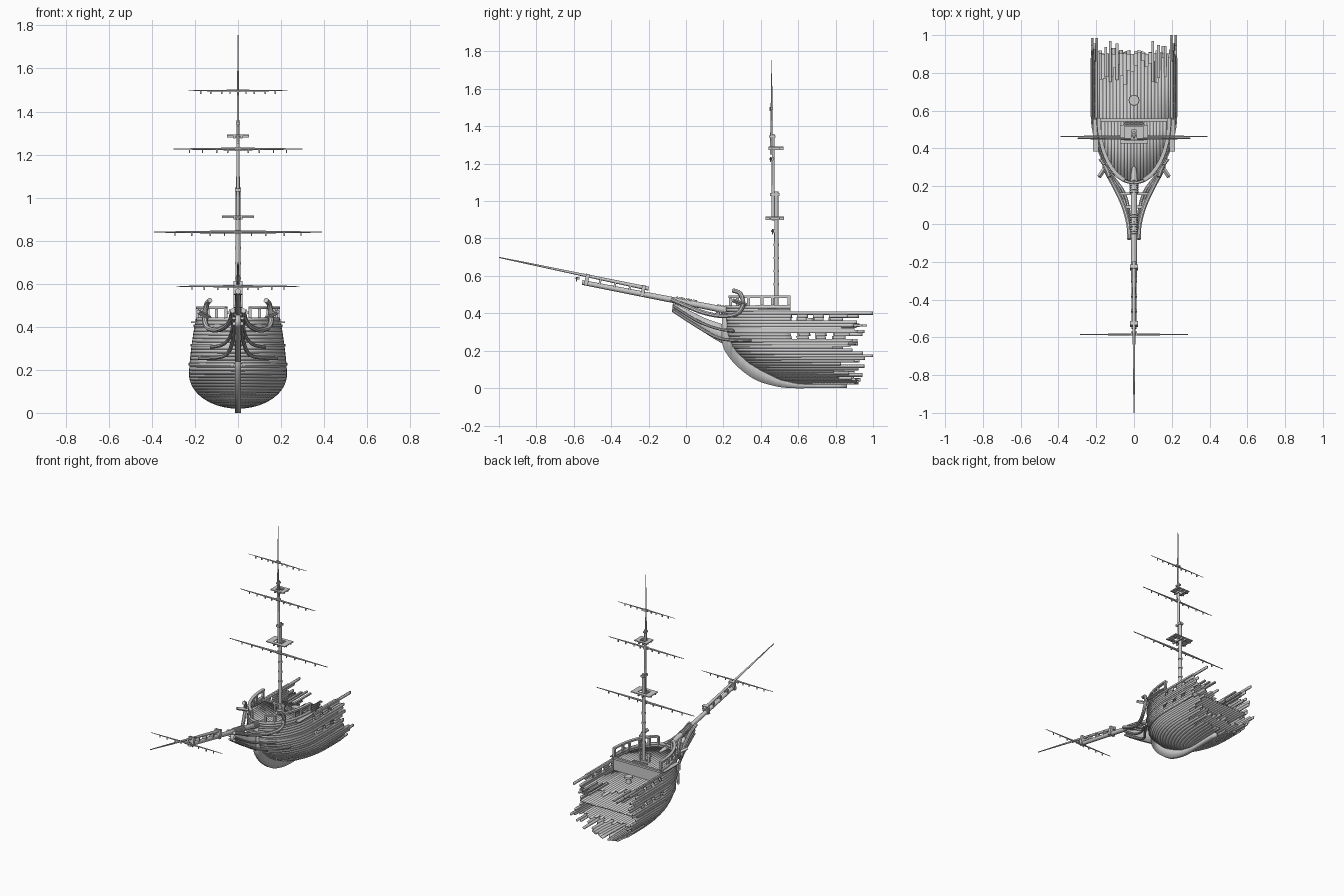
import bpy, bmesh, math, random
from mathutils import Vector, Matrix

if "Cube" in bpy.data.objects:
    bpy.data.objects.remove(bpy.data.objects["Cube"])
random.seed(7)
L = 0.33          # length of the rounded bow
TILT = -0.2       # bowsprit pitch


def add(name, bm, thick=0):
    me = bpy.data.meshes.new(name)
    bm.to_mesh(me)
    bm.free()
    ob = bpy.data.objects.new(name, me)
    bpy.context.collection.objects.link(ob)
    if thick:
        m = ob.modifiers.new("thickness", 'SOLIDIFY')
        m.thickness, m.offset = thick, 0
    return ob


def box(name, c, s, rx=0):
    bm = bmesh.new()
    bmesh.ops.create_cube(bm, size=1, matrix=Matrix.Translation(c) @ Matrix.Rotation(rx, 4, 'X') @ Matrix.Diagonal((*s, 1)))
    return add(name, bm)


def rod(name, a, b, r1, r2, n=12):
    a, b = Vector(a), Vector(b)
    d = b - a
    bm = bmesh.new()
    bmesh.ops.create_cone(bm, cap_ends=True, segments=n, radius1=r1, radius2=r2, depth=d.length,
                          matrix=Matrix.Translation((a + b) / 2) @ d.to_track_quat('Z', 'Y').to_matrix().to_4x4())
    return add(name, bm)


def smooth(pts, n=6):
    # Catmull-Rom through the given points
    p = [Vector(q) for q in pts]
    p = [2 * p[0] - p[1]] + p + [2 * p[-1] - p[-2]]
    out = []
    for i in range(1, len(p) - 2):
        for k in range(n):
            t = k / n
            out.append(0.5 * (2 * p[i] + (p[i + 1] - p[i - 1]) * t
                              + (2 * p[i - 1] - 5 * p[i] + 4 * p[i + 1] - p[i + 2]) * t * t
                              + (3 * p[i] - p[i - 1] - 3 * p[i + 1] + p[i + 2]) * t ** 3))
    return out + [p[-2]]


def tube(name, pts, w, h, n=8):
    # sweep an n-sided section of width w and height h along pts
    bm = bmesh.new()
    rings = []
    for i, p in enumerate(pts):
        t = (pts[min(i + 1, len(pts) - 1)] - pts[max(i - 1, 0)]).normalized()
        side = t.cross(Vector((0, 0, 1))).normalized()
        up = side.cross(t)
        k = 1.414 if n == 4 else 1
        ang = [(j + 0.5) * 2 * math.pi / n for j in range(n)]
        rings.append([bm.verts.new(p + side * math.cos(a) * w / 2 * k + up * math.sin(a) * h / 2 * k) for a in ang])
    for a, b in zip(rings, rings[1:]):
        for j in range(n):
            bm.faces.new((a[j], a[(j + 1) % n], b[(j + 1) % n], b[j]))
    bm.faces.new(rings[0][::-1])
    bm.faces.new(rings[-1])
    bmesh.ops.recalc_face_normals(bm, faces=bm.faces)
    return add(name, bm)


def bow(z):
    # y of the stem at height z
    tab = [(0, .66), (.03, .58), (.05, .5), (.1, .4), (.14, .335), (.2, .27), (.25, .243), (.3, .225), (.5, .215)]
    for (a, p), (b, q) in zip(tab, tab[1:]):
        if z <= b:
            return p + (q - p) * (z - a) / (b - a)
    return tab[-1][1]


def width(z):
    if z < .18:
        return .222 * math.sqrt(max(0, 1 - ((.18 - z) / .155) ** 2))
    return .222 - .032 * ((z - .18) / .26) ** 1.5


def level(z, end, nb=14, ns=22, inset=0, start=0):
    # half outline of the hull at height z: rounded bow, then straight side
    w, yb = width(z) - inset, bow(z) + inset
    y1 = yb + L
    pts = []
    for i in range(nb + 1):
        a = start + (math.pi / 2 - start) * i / nb
        pts.append(Vector((w * math.sin(a), min(yb + L * (1 - math.cos(a)), end), z)))
    return pts + [Vector((w, max(end, y1) if end > y1 else end, z)) if i == ns else
                  Vector((w, y1 + max(0, end - y1) * i / ns, z)) for i in range(1, ns + 1)]


# hull strakes, each broken off at its own length, with gun ports left open
zs = [.18 - .155 * math.cos(math.radians(5 + 85 * i / 16)) for i in range(17)] + [.18 + .0164 * i for i in range(1, 17)]
ports = [(.58, .28), (.675, .28), (.77, .28), (.58, .37), (.665, .37), (.75, .37)]
for s, label in ((1, "right"), (-1, "left")):
    bm = bmesh.new()
    for r, (z0, z1) in enumerate(zip(zs, zs[1:])):
        zm = (z0 + z1) / 2
        end = random.uniform(.86, .96) if r % 3 else random.uniform(.77, .87)
        if zm < .06:
            end = random.uniform(.88, .94)
        if r in (15, 29):
            end = 1.0 if s > 0 else .985
        if zm > .415:
            end = .56
        rows = []
        for z in (z0, z1):
            rows.append([bm.verts.new((s * p.x, p.y, p.z)) for p in level(z, end)])
        for i in range(len(rows[0]) - 1):
            q = (rows[0][i], rows[0][i + 1], rows[1][i + 1], rows[1][i])
            ym = sum(v.co.y for v in q) / 4
            if any(abs(ym - py) < .017 and abs(zm - pz) < .0165 for py, pz in ports):
                continue
            if q[1].co.y - q[0].co.y > 1e-5:
                bm.faces.new(q)
    bmesh.ops.delete(bm, geom=[v for v in bm.verts if not v.link_faces], context='VERTS')
    add("hull_planks_" + label, bm, .011)

    # wales, channel and forecastle rail
    for z, e in ((.225, .88), (.315, .9), (.405, .86)):
        path = [Vector((s * p.x, p.y, p.z)) for p in level(z, e, 12, 2, -.004, .08)]
        tube("wale_" + label, path, .012, .012, 4)
    box("channel_" + label, (s * .203, .47, .422), (.03, .17, .007))
    rail = [Vector((s * p.x, p.y, .488)) for p in level(.44, .56, 14, 1, .004, .3)]
    tube("forecastle_rail_" + label, rail, .02, .012, 4)
    for i in (0, 3, 6, 9, 11, 14):
        box("rail_post_" + label, (rail[i].x, rail[i].y, .457), (.014, .016, .06))

    # beakhead rails and cheeks sweeping up to the bowsprit
    def head(name, pts, r):
        tube(name + "_" + label, smooth([(s * x, y, z) for x, y, z in pts]), r, r)
    head("head_rail", [(.025, -.08, .475), (.03, 0, .44), (.058, .1, .402), (.105, .2, .385), (.145, .275, .4),
                       (.155, .305, .45), (.145, .29, .505), (.13, .25, .523)], .024)
    head("middle_rail", [(.02, -.07, .44), (.034, .06, .36), (.07, .17, .318), (.125, .255, .305)], .016)
    head("lower_cheek", [(.018, -.07, .415), (.026, .06, .33), (.055, .17, .27), (.125, .265, .255), (.18, .345, .255)], .018)
    # cathead
    rod("cathead_" + label, (s * .13, .33, .44), (s * .185, .25, .47), .012, .011, 4)

# head beams between the rails
for y, w, z in ((.02, .07, .425), (.09, .11, .4), (.16, .17, .388)):
    box("head_beam", (0, y, z), (w, .014, .012))


# keel, stem and head knee as flat plates
def plate(name, outline, w):
    bm = bmesh.new()
    bm.faces.new([bm.verts.new((0, y, z)) for y, z in outline])
    bmesh.ops.triangulate(bm, faces=bm.faces)
    add(name, bm, w)


def curve2(pts):
    return [(p.y, p.z) for p in smooth([(0, y, z) for y, z in pts], 4)]


plate("keel_and_stem",
      curve2([(.195, .42), (.193, .25), (.22, .18), (.28, .11), (.37, .045), (.47, .012), (.56, 0), (.7, 0), (.86, 0)])
      + curve2([(.86, .026), (.66, .027), (.52, .055), (.41, .11), (.3, .2), (.25, .3), (.24, .42)]), .026)
plate("head_knee", curve2([(-.07, .455), (.0, .425), (.1, .375), (.2, .34)])
      + curve2([(.2, .235), (.14, .27), (.06, .322), (-.01, .368), (-.075, .41)]), .022)


# decks laid plank by plank with ragged broken ends
def deck(name, z, lo, hi, n=22, thick=.008):
    bm = bmesh.new()
    w, yb = width(z) - .007, bow(z) + .007
    for i in range(n):
        x0, x1 = w * (2 * i / n - 1), w * (2 * (i + 1) / n - 1)
        f = [yb + L * (1 - math.sqrt(max(0, 1 - (x / w) ** 2))) for x in (x0, x1)]
        e = random.uniform(lo, hi)
        if f[0] < e and f[1] < e:
            bm.faces.new([bm.verts.new(c) for c in ((x0, f[0], z), (x1, f[1], z), (x1, e, z), (x0, e, z))])
    add(name, bm, thick)


deck("forecastle_deck", .412, .55, .55)
deck("main_deck", .325, .74, .92)
deck("gun_deck", .235, .9, .91)
deck("lower_deck", .14, .85, .92)
box("forecastle_bulkhead", (0, .545, .368), (.385, .01, .086))
box("forecastle_beam", (0, .55, .416), (.385, .016, .014))
for x in (-.15, -.125, -.09, .1, .13, .165):
    box("loose_deck_plank", (x, .86, .334), (.014, random.uniform(.14, .24), .01))

# deck fittings: capstan, grating and mast bitts
rod("capstan_body", (0, .655, .325), (0, .655, .365), .02, .014)
rod("capstan_head", (0, .655, .362), (0, .655, .376), .029, .027)
for i in range(5):
    box("grating_slat", (0, .515 + i * .007, .421), (.11, .003, .01))
    box("grating_bar", (-.05 + i * .025, .53, .42), (.004, .035, .01))
for x in (-.035, .035):
    box("mast_bitt", (x, .47, .445), (.014, .014, .07))
box("bitt_crosspiece", (0, .47, .465), (.1, .012, .012))
rod("mast_collar", (0, .483, .412), (0, .483, .43), .024, .02)

# mast in three overlapping sections
rod("lower_mast", (0, .483, .14), (0, .483, 1.05), .0135, .0105)
rod("top_mast", (0, .466, .895), (0, .466, 1.36), .009, .007)
rod("topgallant_mast", (0, .455, 1.25), (0, .459, 1.755), .0065, .002)
box("lower_mast_cap", (0, .475, 1.035), (.026, .05, .014))
box("top_mast_cap", (0, .462, 1.345), (.018, .034, .01))
for z in (.55, .62, .69, .76):
    rod("mast_band", (0, .483, z), (0, .483, z + .012), .0145, .0145)

# platforms with openings beside the mast
for z, w, y, d in ((.915, .15, .475, .1), (1.29, .1, .48, .08)):
    for k in (-1, 1):
        box("top_platform_side", (k * w * .36, y, z), (w * .28, d, .006))
        box("top_platform_end", (0, y + k * d * .38, z), (w * .5, d * .24, .006))
        box("top_trestle", (k * .016, y, z - .009), (.008, d, .014))
        box("top_crosstree", (0, y + k * d * .25, z - .006), (w, .007, .008))


# yards with small blocks beneath
def yard(name, y, z, half, r):
    for k in (-1, 1):
        rod(name, (0, y, z), (k * half, y, z), r, r * .3, 8)
        for f in (.16, .33, .55, .75):
            box(name + "_block", (k * half * f, y, z - r - .004), (.006, .006, .014))
    box(name + "_sling", (0, y + .006, z), (.03, .02, r * 2.4))


yard("lower_yard", .463, .84, .39, .008)
yard("topsail_yard", .452, 1.226, .30, .007)
yard("topgallant_yard", .45, 1.497, .23, .005)
yard("sprit_yard", -.585, .588, .285, .006)

# bowsprit, jib boom, caps and rope lashings
rod("bowsprit", (0, .3, .4), (0, -.555, .565), .018, .013)
rod("jib_boom", (0, -.2, .532), (0, -1, .699), .011, .003)
for y, z in ((-.23, .52), (-.53, .58)):
    box("bowsprit_cap", (0, y, z), (.044, .02, .062), TILT)
for y in (-.3, -.38, -.46):
    box("bowsprit_saddle", (0, y, .535 - (y + .3) * .2), (.03, .012, .03), TILT)
for y0, n in ((-.055, 9), (.165, 6)):
    for i in range(n):
        y = y0 + i * .0125
        z = .4 + (.3 - y) * .193
        rod("lashing", (0, y, z), (0, y + .009, z - .0018), .023, .023)

# smooth shading with sharp edges kept
bpy.ops.object.select_all(action='SELECT')
bpy.context.view_layer.objects.active = bpy.context.selected_objects[0]
bpy.ops.object.shade_smooth_by_angle(angle=math.radians(35))
